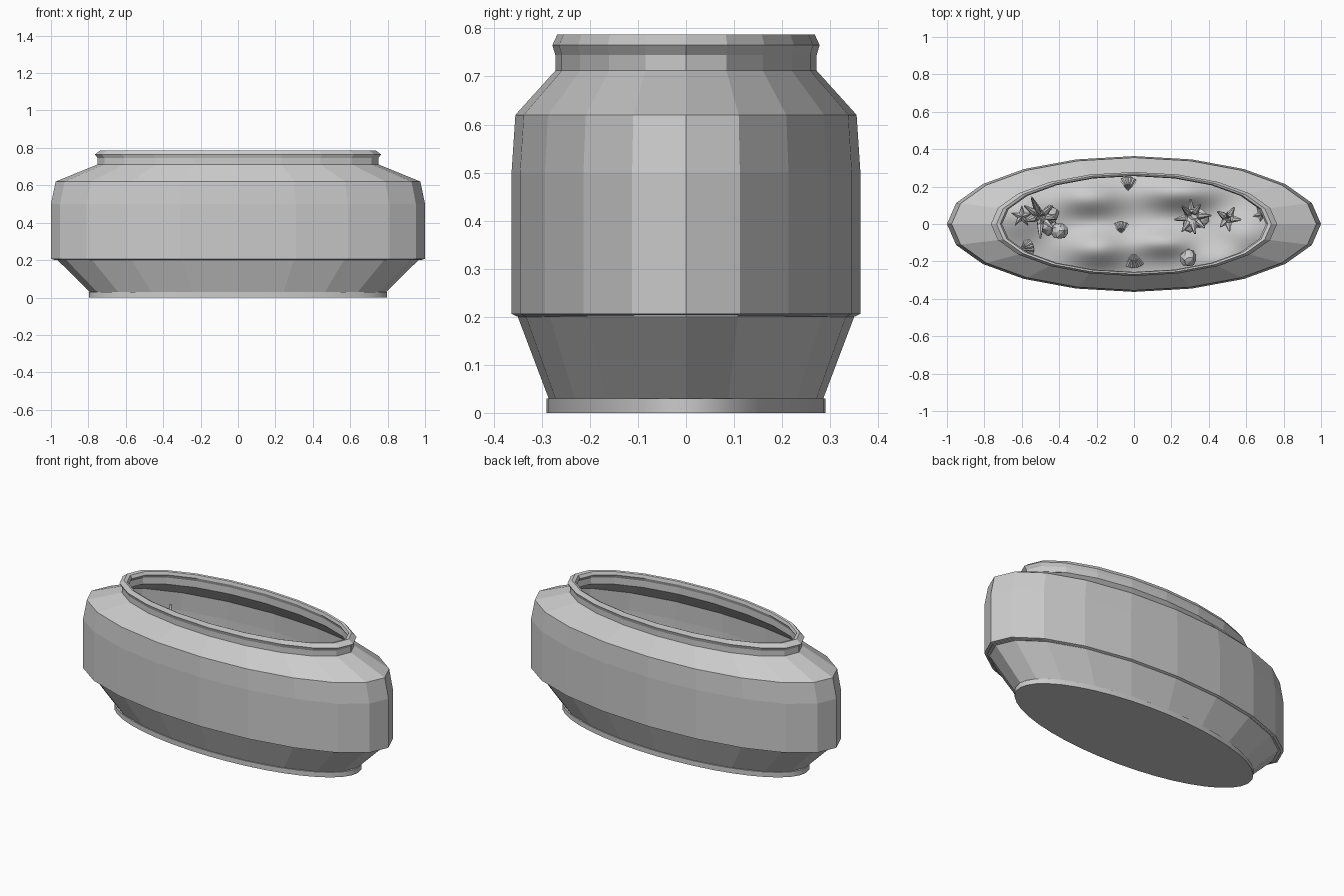
import bpy, bmesh, math, random
from mathutils import Vector, Matrix

if "Cube" in bpy.data.objects:
    bpy.data.objects.remove(bpy.data.objects["Cube"])

random.seed(4)


def finish(bm, name, smooth=None, recalc=True):
    if recalc:
        bmesh.ops.recalc_face_normals(bm, faces=bm.faces)
    me = bpy.data.meshes.new(name)
    bm.to_mesh(me)
    bm.free()
    ob = bpy.data.objects.new(name, me)
    bpy.context.collection.objects.link(ob)
    if smooth:
        bpy.context.view_layer.objects.active = ob
        ob.select_set(True)
        bpy.ops.object.shade_smooth_by_angle(angle=math.radians(smooth))
        ob.select_set(False)
    return ob


def oval_loft(bm, profile, n):
    """Loft elliptical rings given as (rx, ry, z)."""
    rings = []
    for rx, ry, z in profile:
        rings.append([bm.verts.new((rx * math.cos(2 * math.pi * i / n),
                                    ry * math.sin(2 * math.pi * i / n), z)) for i in range(n)])
    for a, b in zip(rings, rings[1:]):
        for i in range(n):
            j = (i + 1) % n
            bm.faces.new((a[i], a[j], b[j], b[i]))
    return rings


# Glass tank: outer wall, rolled rim, inner wall
bm = bmesh.new()
outer = [(.79, .285, .028), (.965, .35, .2), (1, .363, .206), (1, .363, .5), (.975, .355, .62),
         (.75, .272, .712), (.75, .272, .745), (.765, .278, .765), (.735, .268, .787)]
inner = [(.715, .26, .783), (.705, .256, .765), (.725, .262, .745), (.725, .262, .705),
         (.955, .343, .612), (.985, .348, .5), (.985, .348, .2)]
oval_loft(bm, outer + inner, 20)
finish(bm, "glass_tank")

# Base plate
bm = bmesh.new()
rings = oval_loft(bm, [(.797, .29, 0), (.797, .29, .03)], 40)
for r in rings:
    bm.faces.new(r)
finish(bm, "base_plate", 40)

# Sand bed with dunes: x, y, height, x width, y width
DUNES = [(-.24, .14, .11, .17, .10), (-.2, -.13, .12, .16, .10), (.25, .17, .11, .2, .09),
         (.16, -.1, .09, .16, .08), (.6, -.05, .07, .15, .12), (-.62, .05, .09, .16, .14),
         (.45, -.2, .06, .13, .08)]


def sand_z(x, y):
    return .24 + sum(h * math.exp(-((x - a) / w) ** 2 - ((y - b) / d) ** 2)
                     for a, b, h, w, d in DUNES)


bm = bmesh.new()
steps = 24
rings = oval_loft(bm, [(.965 * k / steps, .341 * k / steps, 0) for k in range(1, steps + 1)], 80)
bm.faces.new(rings[0])
for v in bm.verts:
    v.co.z = sand_z(v.co.x, v.co.y)
bmesh.ops.recalc_face_normals(bm, faces=bm.faces)
if sum(f.normal.z for f in bm.faces) < 0:
    bmesh.ops.reverse_faces(bm, faces=bm.faces)
finish(bm, "sand_bed", 60, recalc=False)


def spike(bm, start, end, r1, r2, sides=6):
    d = end - start
    m = (Matrix.Translation((start + end) / 2)
         @ Vector((0, 0, 1)).rotation_difference(d).to_matrix().to_4x4())
    bmesh.ops.create_cone(bm, cap_ends=True, segments=sides, radius1=r1, radius2=r2,
                          depth=d.length, matrix=m)


# Spiky coral clumps: leaning arms around a rocky core
def coral(name, x, y, top, spread, arms):
    bm = bmesh.new()
    z0 = sand_z(x, y) - .02
    for i in range(arms):
        a = 2 * math.pi * i / arms + random.uniform(-.25, .25)
        r = spread * random.uniform(.75, 1.1)
        mid = Vector((x + .45 * r * math.cos(a), y + .45 * r * math.sin(a), z0 + (top - z0) * .7))
        tip = Vector((x + r * math.cos(a), y + r * math.sin(a),
                      z0 + (top - z0) * random.uniform(.75, 1)))
        spike(bm, Vector((x, y, z0)), mid, .024, .018)
        spike(bm, mid, tip, .018, .005)
    finish(bm, name)


coral("coral_left", -.5, .04, .62, .11, 7)
coral("coral_right", .31, .04, .47, .10, 8)
coral("coral_branch", .5, .03, .45, .07, 5)


# Rocks
def rock(name, x, y, r, lift=0):
    bm = bmesh.new()
    bmesh.ops.create_icosphere(bm, subdivisions=2, radius=r)
    for v in bm.verts:
        v.co *= random.uniform(.82, 1.12)
        v.co += Vector((x, y, sand_z(x, y) + r * .4 + lift))
    finish(bm, name)


for i, (x, y, r, lift) in enumerate([(-.4, -.035, .045, .1), (-.45, .05, .05, .12),
                                     (-.46, -.01, .05, .06), (.3, .0, .045, .1),
                                     (.35, .03, .05, .08), (.29, -.18, .045, .02)]):
    rock(f"rock_{i + 1}", x, y, r, lift)


# Starfish: tapered five-pointed star with a raised middle
def starfish(name, x, y, r, turn):
    bm = bmesh.new()
    z = sand_z(x, y) + .01
    rim = []
    for i in range(10):
        a = turn + math.pi * i / 5
        q = r if i % 2 == 0 else r * .38
        rim.append(bm.verts.new((x + q * math.cos(a), y + q * math.sin(a), z)))
    top = bm.verts.new((x, y, z + r * .35))
    for i in range(10):
        bm.faces.new((rim[i], rim[(i + 1) % 10], top))
    bm.faces.new(rim[::-1])
    finish(bm, name)


starfish("starfish_1", -.6, .04, .06, .3)
starfish("starfish_2", .68, .05, .05, .8)


# Fan shells: ribbed half domes
def shell(name, x, y, r, turn):
    bm = bmesh.new()
    z = sand_z(x, y)
    hinge = bm.verts.new((x - r * math.cos(turn), y - r * math.sin(turn), z + .01))
    rows = []
    for k in (.5, 1):
        rows.append([bm.verts.new((hinge.co.x + 1.7 * r * k * math.cos(turn + t * .14),
                                   hinge.co.y + 1.7 * r * k * math.sin(turn + t * .14),
                                   z + r * ((.8 if k < 1 else .25) - .012 * t * t + .12 * (t % 2))))
                     for t in range(-5, 6)])
    for i in range(10):
        bm.faces.new((hinge, rows[0][i], rows[0][i + 1]))
        bm.faces.new((rows[0][i], rows[1][i], rows[1][i + 1], rows[0][i + 1]))
    finish(bm, name)


for i, (x, y, r, t) in enumerate([(-.03, .22, .045, 1.5), (0, -.2, .05, -1.5),
                                  (-.07, -.015, .04, 1.6), (-.57, -.12, .045, .4)]):
    shell(f"shell_{i + 1}", x, y, r, t)
